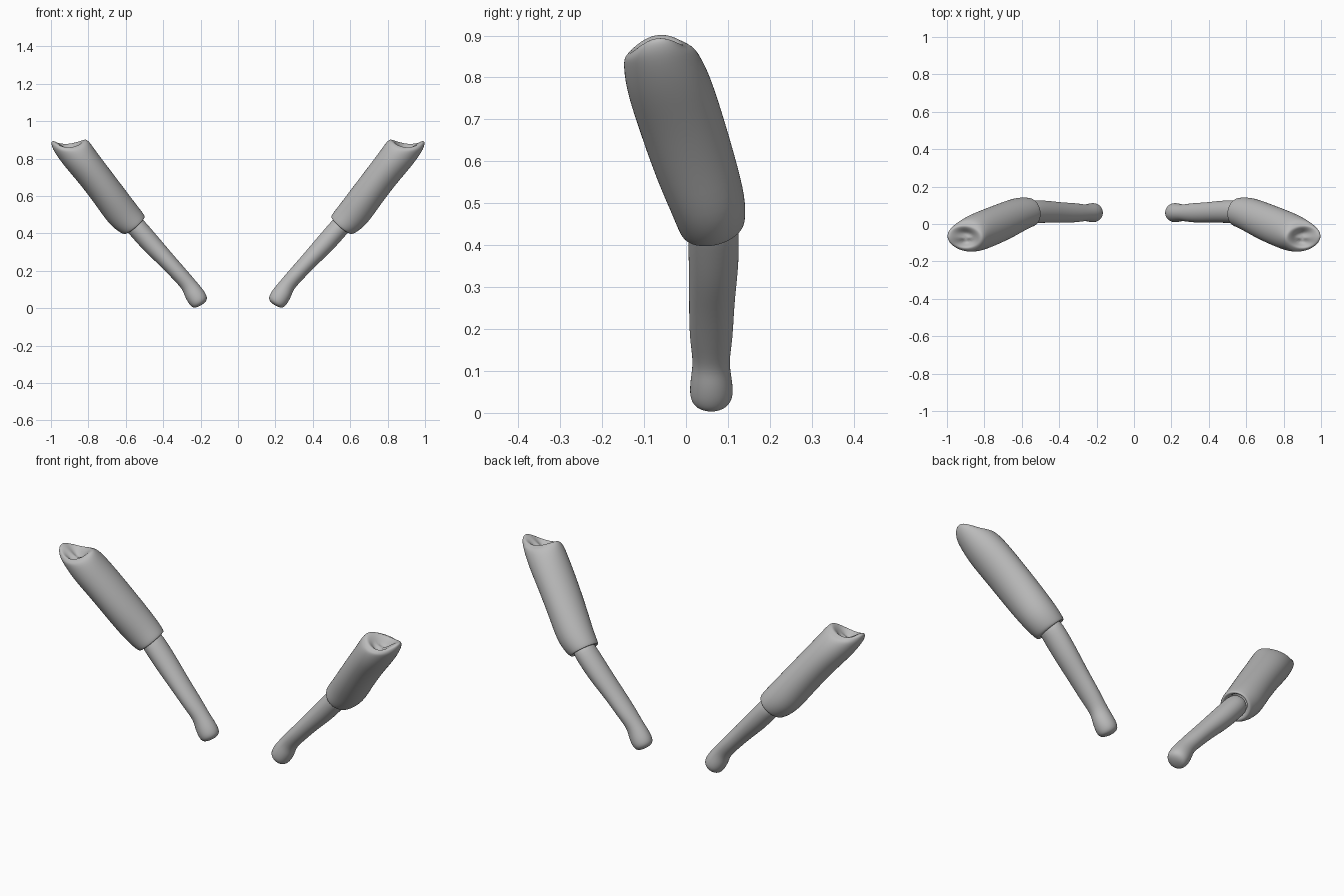
import bpy, bmesh, math
from mathutils import Vector

if "Cube" in bpy.data.objects:
    bpy.data.objects.remove(bpy.data.objects["Cube"])

SEG = 16
grey = bpy.data.materials.new("clay grey")
grey.diffuse_color = (0.5, 0.5, 0.5, 1)
grey.use_nodes = True
grey.node_tree.nodes["Principled BSDF"].inputs["Base Color"].default_value = grey.diffuse_color


def loft(name, rings, tilt, side, close_start=False, saddle_from=None):
    """Skin elliptical rings; each is inner edge x,z, outer edge x,z, centre y, half depth."""
    bm = bmesh.new()
    loops = []
    for i, (xi, zi, xo, zo, yc, yr) in enumerate(rings):
        c = Vector(((xi + xo) / 2, yc, (zi + zo) / 2))
        u = Vector(((xo - xi) / 2, 0, (zo - zi) / 2))
        v = Vector(tilt) * yr
        loop = []
        for k in range(SEG):
            a = 2 * math.pi * k / SEG
            p = c + u * math.cos(a) + v * math.sin(a)
            if saddle_from is not None and i >= saddle_from:
                p.z -= 0.028 * math.sin(a) ** 2      # sagging shoulder rim
            loop.append(bm.verts.new((p.x * side, p.y, p.z)))
        loops.append(loop)
    for a, b in zip(loops, loops[1:]):
        for k in range(SEG):
            n = (k + 1) % SEG
            bm.faces.new((a[k], a[n], b[n], b[k]))
    bm.faces.new(loops[-1])
    if close_start:
        bm.faces.new(loops[0])
    bmesh.ops.recalc_face_normals(bm, faces=bm.faces)
    me = bpy.data.meshes.new(name)
    bm.to_mesh(me)
    bm.free()
    for f in me.polygons:
        f.use_smooth = True
    me.materials.append(grey)
    ob = bpy.data.objects.new(name, me)
    bpy.context.collection.objects.link(ob)
    sub = ob.modifiers.new("smooth", 'SUBSURF')
    sub.levels = sub.render_levels = 2


# sleeve: turned-in cuff, upper arm, then the hollow shoulder end
SLEEVE = [
    (.550, .515, .620, .455, .060, .050),
    (.515, .485, .590, .415, .065, .058),
    (.498, .488, .604, .396, .065, .074),
    (.497, .497, .622, .397, .063, .080),
    (.530, .540, .690, .445, .055, .090),
    (.600, .632, .755, .542, .022, .099),
    (.680, .738, .850, .668, -.015, .102),
    (.750, .830, .930, .758, -.045, .102),
    (.785, .880, .985, .835, -.064, .088),
    (.803, .902, 1.000, .872, -.070, .074),
    (.820, .904, 1.000, .899, -.070, .060),
    (.845, .880, .970, .890, -.072, .042),
    (.865, .855, .935, .865, -.073, .022),
]

# forearm: from inside the cuff down to the rounded fist
FOREARM = [
    (.540, .510, .620, .440, .063, .056),
    (.495, .462, .580, .393, .066, .063),
    (.420, .375, .500, .302, .066, .060),
    (.345, .285, .425, .235, .061, .055),
    (.270, .200, .345, .152, .060, .053),
    (.222, .143, .298, .102, .060, .043),
    (.182, .097, .288, .070, .060, .050),
    (.160, .057, .270, .033, .061, .054),
    (.172, .033, .250, .008, .060, .045),
    (.198, .014, .232, .000, .060, .022),
]

for label, side in (("right", 1), ("left", -1)):
    loft(label + "_sleeve", SLEEVE, (.10, 1, .16), side, saddle_from=9)
    loft(label + "_forearm", FOREARM, (0, 1, 0), side, close_start=True)
